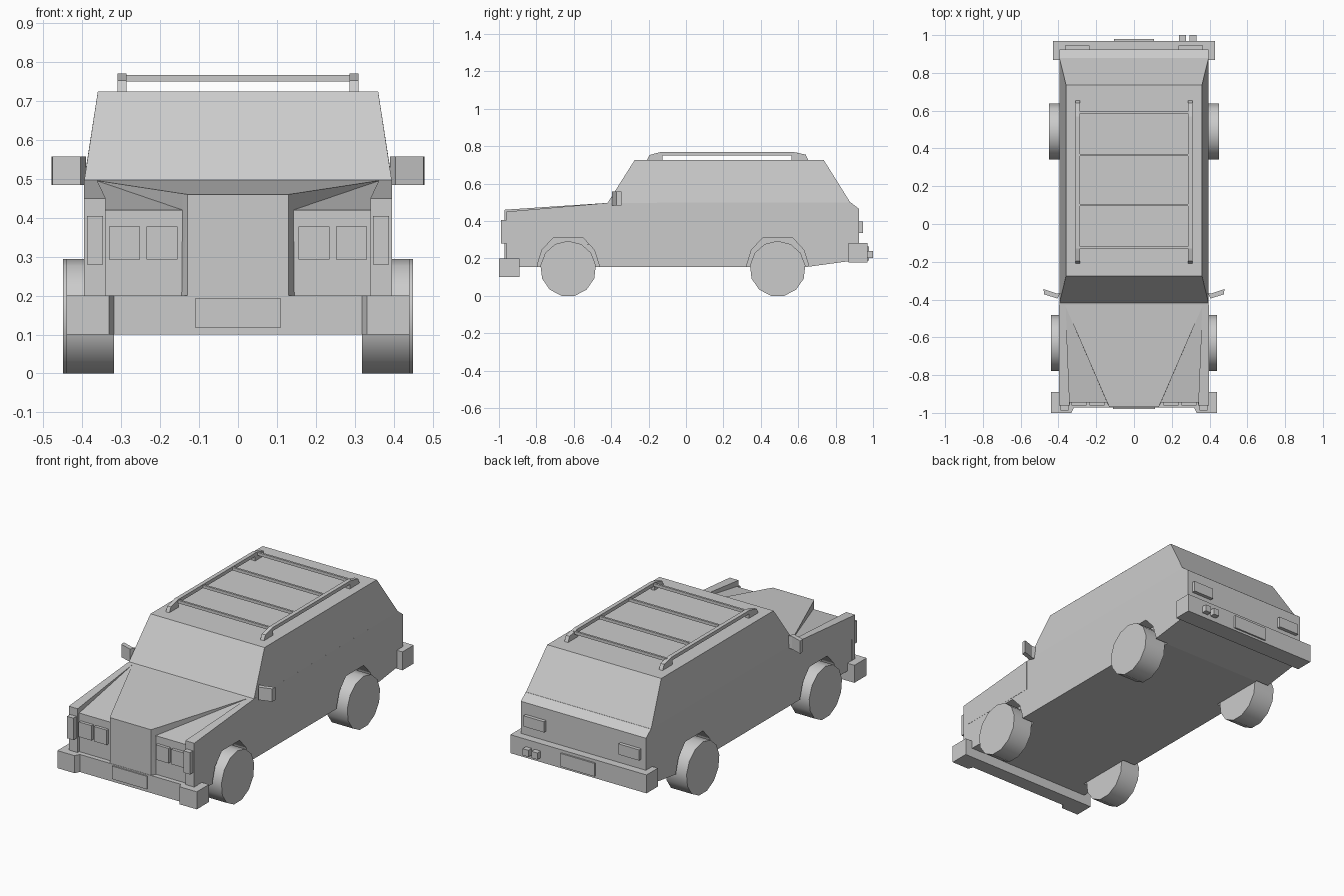
import bpy, bmesh, math
from mathutils import Vector, Matrix

old = bpy.data.objects.get("Cube")
if old:
    bpy.data.objects.remove(old, do_unlink=True)

GREY = (0.6, 0.6, 0.6, 1.0)
paint = bpy.data.materials.new("plain grey")
paint.use_nodes = True
paint.diffuse_color = GREY
bsdf = paint.node_tree.nodes["Principled BSDF"]
bsdf.inputs["Base Color"].default_value = GREY
bsdf.inputs["Roughness"].default_value = 0.8


def finish(name, bm):
    bmesh.ops.recalc_face_normals(bm, faces=bm.faces)
    mesh = bpy.data.meshes.new(name)
    bm.to_mesh(mesh)
    bm.free()
    mesh.materials.append(paint)
    obj = bpy.data.objects.new(name, mesh)
    bpy.context.collection.objects.link(obj)
    return obj


def hull(name, points):
    """Convex solid around a few points."""
    bm = bmesh.new()
    for p in points:
        bm.verts.new(p)
    bmesh.ops.convex_hull(bm, input=bm.verts)
    bmesh.ops.dissolve_limit(bm, angle_limit=0.01, verts=bm.verts, edges=bm.edges)
    return finish(name, bm)


def prism(name, outline, lo, hi, axis="x"):
    """Extrude a (y, z) outline along x, or an (x, y) outline along z."""
    bm = bmesh.new()
    place = (lambda p: (lo, *p)) if axis == "x" else (lambda p: (*p, lo))
    face = bm.faces.new([bm.verts.new(place(p)) for p in outline])
    new = bmesh.ops.extrude_face_region(bm, geom=[face])["geom"]
    step = Vector((hi - lo, 0, 0)) if axis == "x" else Vector((0, 0, hi - lo))
    bmesh.ops.translate(bm, vec=step, verts=[v for v in new if isinstance(v, bmesh.types.BMVert)])
    return finish(name, bm)


def box(name, x, y, z):
    return hull(name, [(a, b, c) for a in x for b in y for c in z])


def both(points):
    """Add the mirrored twin of every point."""
    return points + [(-p[0], *p[1:]) for p in points]


def mirror_outline(half):
    return half + [(-x, y) for x, y in reversed(half)]


HALF = 0.395
AXLES = {"front": (-0.63, 0.44), "rear": (0.49, 0.45)}

# Lower body with the low deck beside the hood
body = prism("body", [(-0.945, 0.155), (-0.945, 0.42), (-0.45, 0.493), (-0.42, 0.497),
                      (0.88, 0.5), (0.925, 0.465), (0.925, 0.19), (0.87, 0.185),
                      (0.65, 0.155)], -HALF, HALF)

# Wheel arches cut into the body sides
for end, (y, _) in AXLES.items():
    half = [(0.165, 0.1), (0.165, 0.165), (0.14, 0.245), (0.08, 0.31)]
    outline = [(y + a, b) for a, b in mirror_outline(half)]
    for s in (-1, 1):
        cutter = prism("arch_cutter", outline, s * 0.315, s * 0.5)
        cutter.hide_render = True
        mod = body.modifiers.new("arch", "BOOLEAN")
        mod.operation = "DIFFERENCE"
        mod.solver = "EXACT"
        mod.object = cutter
        bpy.context.view_layer.objects.active = body
        bpy.ops.object.modifier_apply(modifier=mod.name)
        bpy.data.objects.remove(cutter, do_unlink=True)

# Cabin with sloped glass, and the hood running into the grille
hull("cabin", both([(HALF, -0.42, 0.496), (HALF, 0.878, 0.5),
                    (0.36, -0.275, 0.725), (0.36, 0.737, 0.725)]))
hull("hood_and_grille", both([(0.13, -0.97, 0.16), (0.13, -0.97, 0.46),
                              (0.145, -0.945, 0.16), (0.142, -0.945, 0.462),
                              (0.365, -0.43, 0.3), (0.365, -0.43, 0.496)]))

# Front bumper with forward ends, rear bumper, plates
prism("front_bumper", mirror_outline([(0.44, -0.89), (0.44, -1.0), (0.332, -1.0), (0.318, -0.972)]),
      0.1, 0.2, "z")
box("front_plate", (-0.11, 0.11), (-0.979, -0.97), (0.118, 0.192))
box("rear_bumper", (-0.43, 0.43), (0.868, 0.97), (0.177, 0.282))
box("rear_plate", (-0.107, 0.107), (0.965, 0.979), (0.19, 0.265))
for i, x in enumerate((0.238, 0.295)):
    box(f"exhaust_{i + 1}", (x, x + 0.037), (0.96, 1.0), (0.202, 0.24))

# Roof rack crossbars
for i, y in enumerate((-0.125, 0.1, 0.365, 0.59)):
    box(f"rack_bar_{i + 1}", (-0.295, 0.295), (y - 0.006, y + 0.006), (0.75, 0.767))

# Parts that repeat on each side
for side, s in (("left", 1), ("right", -1)):
    def span(a, b):
        return (s * a, s * b)

    hull(f"{side}_fender", [(s * x, y, z) for x, y, z in (
        (0.34, -0.96, 0.45), (0.396, -0.96, 0.45), (0.362, -0.43, 0.496), (0.396, -0.43, 0.496),
        (0.34, -0.96, 0.32), (0.396, -0.96, 0.32), (0.362, -0.43, 0.32), (0.396, -0.43, 0.32))])
    box(f"{side}_front_post", span(0.34, 0.396), (-0.96, -0.93), (0.155, 0.33))
    box(f"{side}_corner_lamp", span(0.347, 0.388), (-0.988, -0.95), (0.28, 0.405))
    for i, x in enumerate((0.155, 0.252)):
        box(f"{side}_headlight_{i + 1}", span(x, x + 0.08), (-0.962, -0.94), (0.293, 0.378))
    box(f"{side}_tail_lamp", span(0.235, 0.365), (0.92, 0.945), (0.337, 0.398))

    # Door mirror
    prism(f"{side}_mirror", [(s * x, y) for x, y in (
        (0.39, -0.365), (0.405, -0.395), (0.476, -0.372), (0.479, -0.345), (0.41, -0.368))],
        0.484, 0.557, "z")

    # Roof rail with feet
    prism(f"{side}_roof_rail", [(-0.21, 0.722), (-0.195, 0.753), (-0.13, 0.77), (0.57, 0.77),
                                (0.64, 0.755), (0.655, 0.722), (0.565, 0.722), (0.565, 0.75),
                                (-0.125, 0.75), (-0.125, 0.722)], *span(0.287, 0.31))

    # Wheels
    for end, (y, outer) in AXLES.items():
        width = outer - 0.318
        bm = bmesh.new()
        bmesh.ops.create_cone(bm, cap_ends=True, segments=13, radius1=0.149, radius2=0.149,
                              depth=width)
        spin = Matrix.Rotation(math.pi / 2, 4, "Y")
        bm.transform(spin)
        # Rest a flat edge on the ground
        low = min(bm.verts, key=lambda v: (v.co.z, v.co.y))
        turn = math.atan2(low.co.y, -low.co.z)
        bm.transform(Matrix.Rotation(math.pi / 13 - turn, 4, "X"))
        drop = min(v.co.z for v in bm.verts)
        bm.transform(Matrix.Translation((s * (0.318 + width / 2), y, -drop)))
        wheel = finish(f"{end}_{side}_wheel", bm)
        bpy.ops.object.select_all(action="DESELECT")
        wheel.select_set(True)
        bpy.context.view_layer.objects.active = wheel
        bpy.ops.object.shade_smooth_by_angle(angle=math.radians(35))
